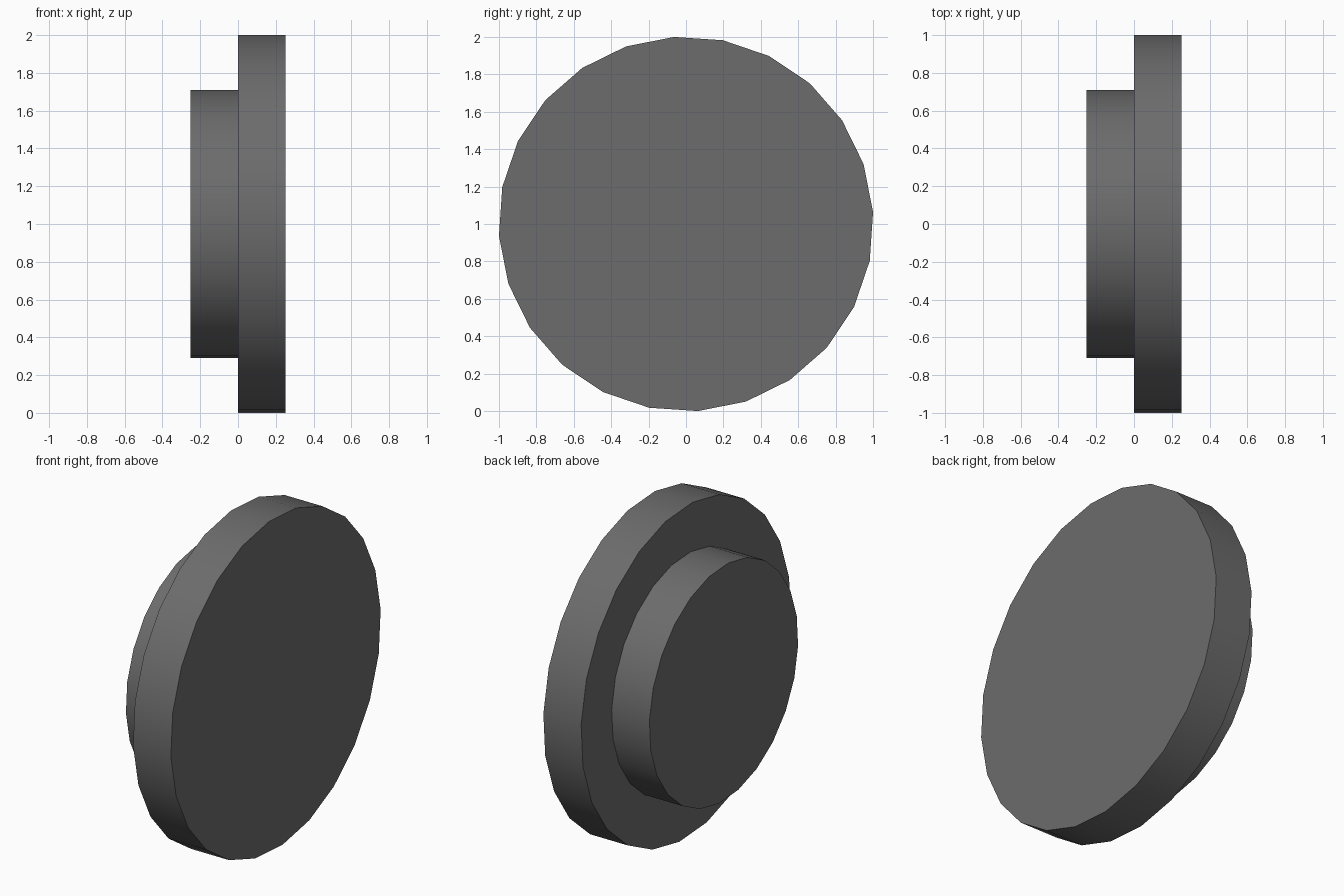
import bpy
import math

if "Cube" in bpy.data.objects:
    bpy.data.objects.remove(bpy.data.objects["Cube"])

SIDES = 24
TWIST = math.radians(3.65)   # the facets are turned slightly about the axle

# Dark grey for both parts
dark = bpy.data.materials.new("dark_grey")
dark.diffuse_color = (0.15, 0.15, 0.15, 1)
dark.use_nodes = True
dark.node_tree.nodes["Principled BSDF"].inputs["Base Color"].default_value = dark.diffuse_color


def disc(name, radius, x0, x1):
    """24-sided disc lying along x, centred at z = 1."""
    ring = []
    for x in (x0, x1):
        for i in range(SIDES):
            a = TWIST + 2 * math.pi * i / SIDES
            ring.append((x, radius * math.cos(a), 1 + radius * math.sin(a)))
    faces = [tuple(reversed(range(SIDES))), tuple(range(SIDES, 2 * SIDES))]
    for i in range(SIDES):
        j = (i + 1) % SIDES
        faces.append((i, j, SIDES + j, SIDES + i))
    mesh = bpy.data.meshes.new(name)
    mesh.from_pydata(ring, [], faces)
    mesh.materials.append(dark)
    ob = bpy.data.objects.new(name, mesh)
    bpy.context.collection.objects.link(ob)
    # smooth rim, sharp edges at the caps
    bpy.ops.object.select_all(action='DESELECT')
    ob.select_set(True)
    bpy.context.view_layer.objects.active = ob
    bpy.ops.object.shade_smooth_by_angle(angle=math.radians(30))
    return ob


# Wide flange and the narrower tread beside it
disc("wheel_flange", 1 / math.cos(TWIST), 0.0, 0.252)
disc("wheel_tread", 0.71, -0.252, 0.0)
